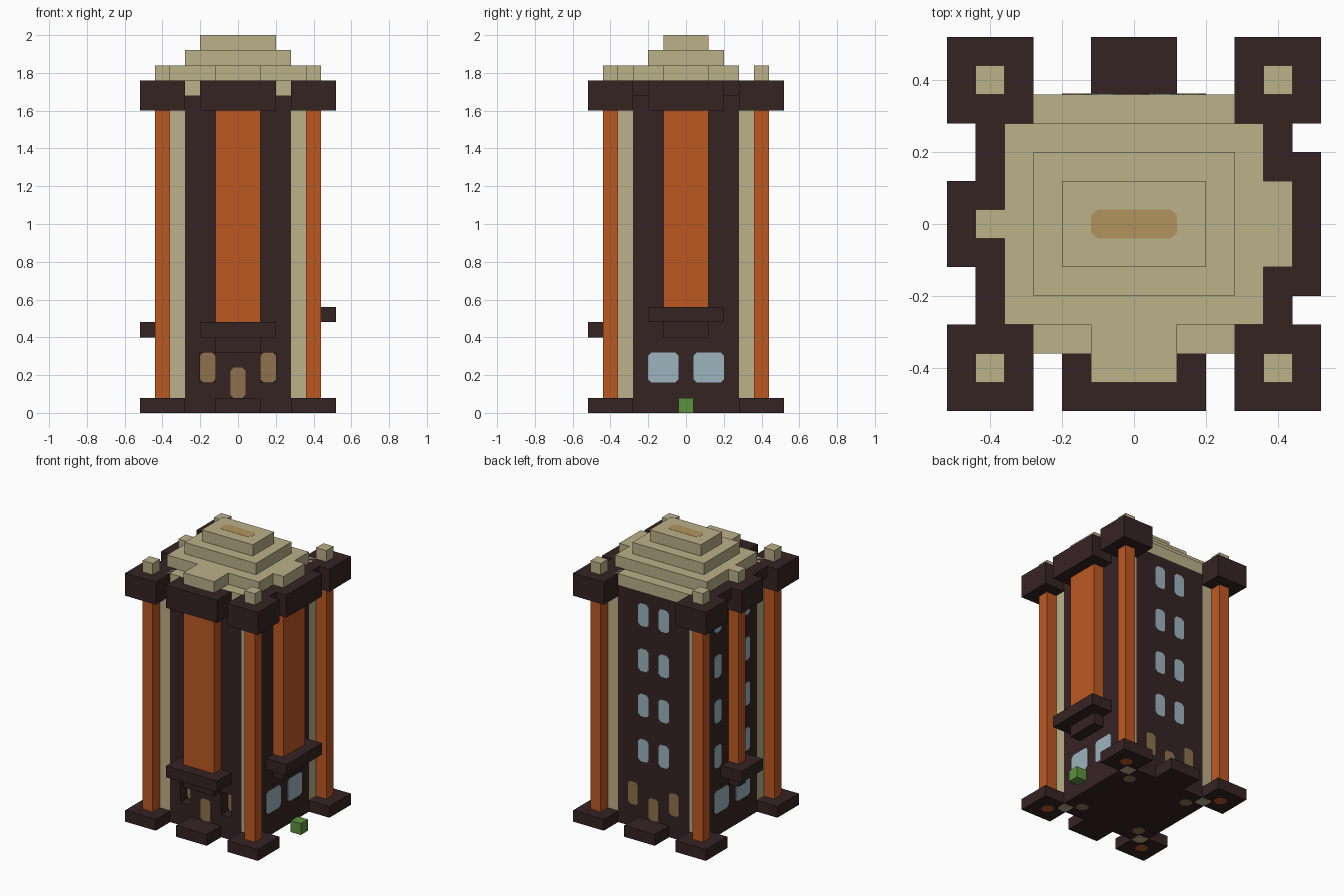
import bpy
import bmesh
from mathutils import Matrix, Vector

U = 0.08  # one building block
cube = bpy.data.objects.get("Cube")
if cube:
    bpy.data.objects.remove(cube, do_unlink=True)


def material(name, rgb):
    linear = [((c / 255 + 0.055) / 1.055) ** 2.4 for c in rgb] + [1]
    m = bpy.data.materials.new(name)
    m.use_nodes = True
    m.diffuse_color = linear
    m.node_tree.nodes["Principled BSDF"].inputs["Base Color"].default_value = linear
    return m


dark = material("dark brown", (54, 35, 36))
orange = material("burnt orange", (188, 89, 34))
cream = material("cream stone", (187, 177, 137))
tan = material("tan door", (143, 114, 76))
gold = material("pale gold", (178, 148, 93))
blue = material("pale blue glass", (156, 180, 188))
green = material("leaf green", (94, 145, 62))


def finish(name, mat, bm):
    mesh = bpy.data.meshes.new(name)
    bm.to_mesh(mesh)
    bm.free()
    mesh.materials.append(mat)
    obj = bpy.data.objects.new(name, mesh)
    bpy.context.collection.objects.link(obj)


def box(name, mat, xs, ys, zs):
    """Box from (min, max) ranges in block units."""
    bm = bmesh.new()
    mid = Vector([sum(r) / 2 * U for r in (xs, ys, zs)])
    size = [(r[1] - r[0]) * U for r in (xs, ys, zs)]
    bmesh.ops.create_cube(bm, size=1, matrix=Matrix.Translation(mid) @ Matrix.Diagonal((*size, 1)))
    finish(name, mat, bm)


def plate(name, mat, origin, right, up, width, height, cut=0.22, thick=0.003):
    """Thin panel with clipped corners; origin is its centre in block units."""
    right, up = Vector(right), Vector(up)
    out = right.cross(up)
    w, h = width / 2, height / 2
    outline = []
    for sx, sy, flip in ((1, 1, 0), (-1, 1, 1), (-1, -1, 0), (1, -1, 1)):
        pair = [(sx * w, sy * (h - cut)), (sx * (w - cut), sy * h)]
        outline += pair[::-1] if flip else pair
    bm = bmesh.new()
    verts = [bm.verts.new((Vector(origin) + right * a + up * b) * U) for a, b in outline]
    face = bm.faces.new(verts)
    ext = bmesh.ops.extrude_face_region(bm, geom=[face])
    moved = [v for v in ext["geom"] if isinstance(v, bmesh.types.BMVert)]
    bmesh.ops.translate(bm, verts=moved, vec=out * thick)
    bmesh.ops.recalc_face_normals(bm, faces=bm.faces)
    finish(name, mat, bm)


def both(r, s):
    return r if s > 0 else (-r[1], -r[0])


def centred(half):
    return (-half, half)


# Tower core and walls
box("tower_core", dark, centred(3.5), centred(3.5), (0, 21))
box("back_wall", dark, centred(3.5), (3.5, 4.5), (0, 21))
for s, side in ((1, "left"), (-1, "right")):
    box(side + "_wall", dark, both((3.5, 4.5), s), centred(3.5), (0, 21))

# Front wall with two recessed windows
box("front_wall_base", dark, centred(3.5), (-4.5, -3.5), (0, 2))
box("front_wall_upper", dark, centred(3.5), (-4.5, -3.5), (4, 21))
box("front_wall_middle", dark, centred(1.5), (-4.5, -3.5), (2, 4))
for s, side in ((1, "left"), (-1, "right")):
    box(side + "_front_wall_edge", dark, both((2.5, 3.5), s), (-4.5, -3.5), (2, 4))
    plate(side + "_front_window", tan, (2 * s, -3.5, 3), (1, 0, 0), (0, 0, 1), 1, 2)

# Corners: pillars, columns, feet, capitals and finials
for sx, side in ((1, "left"), (-1, "right")):
    for sy, end in ((1, "back"), (-1, "front")):
        tag = f"{end}_{side}_"
        box(tag + "pillar", cream, both((3.5, 4.5), sx), both((3.5, 4.5), sy), (0, 21))
        box(tag + "column", orange, both((4.5, 5.5), sx), both((4.5, 5.5), sy), (1, 20))
        box(tag + "foot", dark, both((3.5, 6.5), sx), both((3.5, 6.5), sy), (0, 1))
        box(tag + "capital", dark, both((3.5, 6.5), sx), both((3.5, 6.5), sy), (20, 22))
        box(tag + "finial", cream, both((4.5, 5.5), sx), both((4.5, 5.5), sy), (22, 23))
        for d, mat in ((5, orange), (4, cream), (3, tan)):
            plate(tag + "underside_spot", mat, (d * sx, d * sy, 0), (1, 0, 0), (0, -1, 0),
                  1, 1, cut=0.3, thick=0.001)

# Front and back steps
box("front_step", dark, centred(1.5), (-6.5, -4.5), (0, 1))
box("back_step", dark, centred(1.5), (4.5, 6.5), (0, 1))

# Front bay
box("front_bay", orange, centred(1.5), (-5.5, -4.5), (6, 20))
box("front_ledge", dark, centred(2.5), (-6.5, -4.5), (5, 6))
box("front_bracket", dark, centred(1.5), (-5.5, -4.5), (4, 5))
box("front_cornice", dark, centred(2.5), (-6.5, -4.5), (20, 22))

# Side bays: half width and height of the ledge differ by side
for s, side, half, low in ((1, "left", 1.5, 6), (-1, "right", 0.5, 5)):
    inner, outer = both((4.5, 5.5), s), both((4.5, 6.5), s)
    box(side + "_bay", orange, inner, centred(half), (low + 1, 20))
    box(side + "_ledge", dark, outer, centred(half + 1), (low, low + 1))
    box(side + "_bracket", dark, inner, centred(half), (low - 1, low))
    box(side + "_cornice", dark, outer, centred(half + 1), (20, 22))
    box(side + "_cornice_strip", dark, inner, centred(3.5), (21, 22))
    box(side + "_roof_tab", cream, inner, centred(half), (22, 23))

# Stepped roof
box("roof_slab", cream, centred(4.5), centred(4.5), (21, 22))
box("roof_tier_low", cream, centred(4.5), centred(3.5), (22, 23))
box("front_roof_tab", cream, centred(1.5), (-5.5, -3.5), (22, 23))
box("roof_tier_middle", cream, centred(3.5), centred(2.5), (23, 24))
box("roof_tier_top", cream, centred(2.5), centred(1.5), (24, 25))
plate("roof_inlay", gold, (0, 0, 25), (1, 0, 0), (0, 1, 0), 3, 1, thick=0.001)

# Doors and back lower windows
plate("front_door", tan, (0, -4.5, 2), (1, 0, 0), (0, 0, 1), 1, 2)
plate("back_door", tan, (0, 4.5, 2), (-1, 0, 0), (0, 0, 1), 1, 2)
for s in (1, -1):
    plate("back_lower_window", tan, (2 * s, 4.5, 3), (-1, 0, 0), (0, 0, 1), 1, 2)
    # Wide shop windows on both sides
    plate("left_wide_window", blue, (4.5, 1.5 * s, 3), (0, 1, 0), (0, 0, 1), 2, 2)
    plate("right_wide_window", blue, (-4.5, 1.5 * s, 3), (0, -1, 0), (0, 0, 1), 2, 2)
    # Upper floors
    for z in range(7, 20, 4):
        plate("back_window", blue, (s, 4.5, z), (-1, 0, 0), (0, 0, 1), 1, 2)
        plate("right_window", blue, (-4.5, 2 * s, z), (0, -1, 0), (0, 0, 1), 1, 2)

# Shrub beside the tower
box("shrub", green, (5.5, 6.5), centred(0.5), (0, 1))
